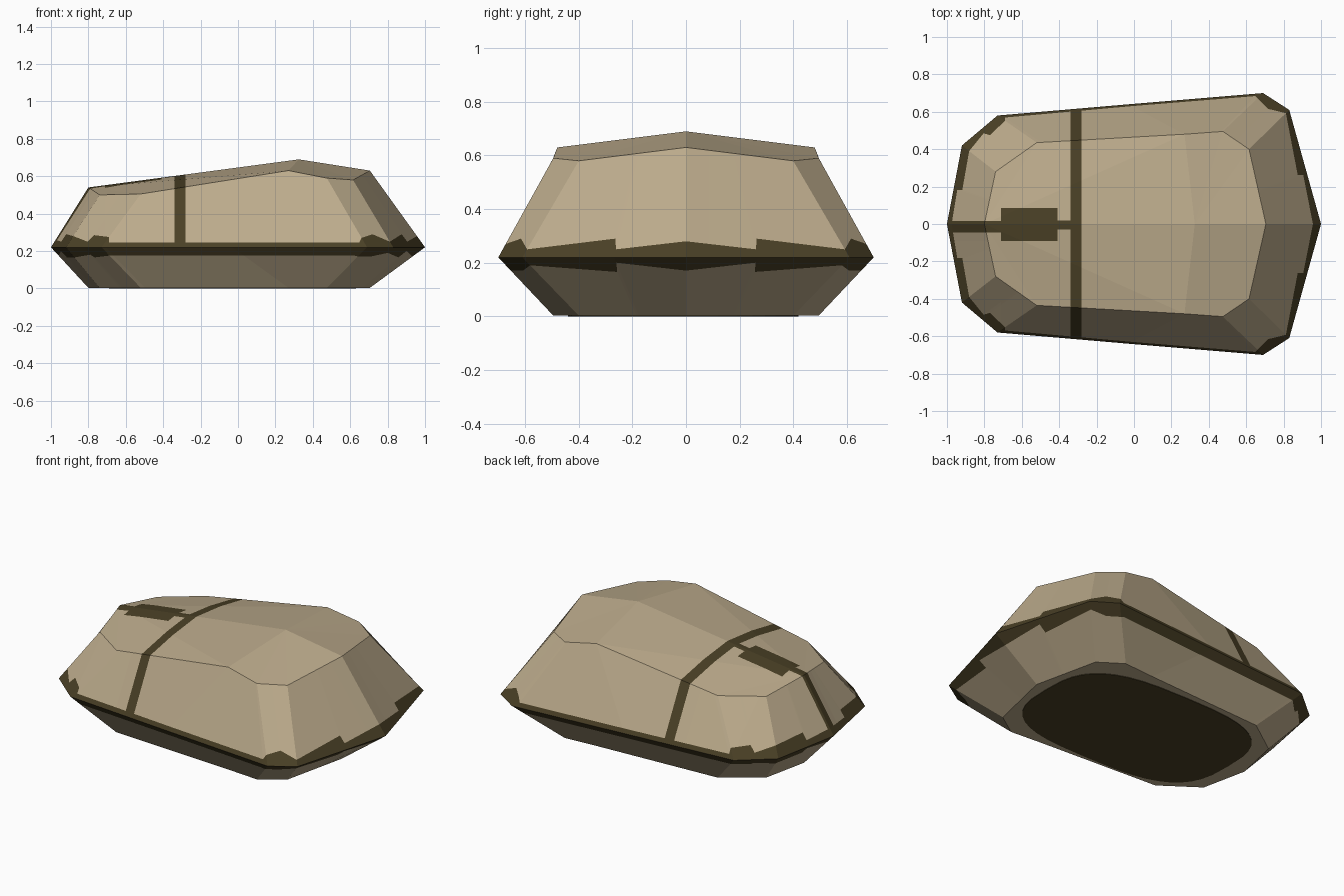
import bpy, bmesh, math
from mathutils import Vector

if "Cube" in bpy.data.objects:
    bpy.data.objects.remove(bpy.data.objects["Cube"])


def material(name, rgb):
    m = bpy.data.materials.new(name)
    m.diffuse_color = (*rgb, 1)
    m.use_nodes = True
    m.node_tree.nodes["Principled BSDF"].inputs["Base Color"].default_value = m.diffuse_color
    return m


tan = material("tan shell", (0.50, 0.405, 0.26))
dark = material("dark brown trim", (0.068, 0.051, 0.019))

SEAM = 0.22
# Half outline: widest seam ring (x, y) and matching shoulder ring (x, y, z)
outer = [(-1, 0), (-.92, .42), (-.73, .58), (-.03, .64), (.69, .70), (.83, .61), (1, 0)]
upper = [(-.8, 0, .54), (-.74, .28, .50), (-.52, .435, .505), (.27, .48, .63),
         (.475, .495, .59), (.615, .40, .58), (.705, 0, .63)]
# Trim band on each outline segment: (fraction, top z, bottom z)
band = [[(0, .26, .175), (.45, .25, .2), (.47, .29, .165)],
        [(0, .28, .165), (.5, .25, .18), (.55, .285, .165)],
        [(0, .275, .175), (.03, .245, .175)],
        [(0, .245, .175), (.96, .245, .175)],
        [(0, .27, .17), (.5, .29, .17)],
        [(0, .25, .19), (.54, .29, .165), (.56, .25, .2)]]


def column(o, u, top, low):
    """Five points from the base up to the shoulder."""
    o, u = Vector((*o, SEAM)), Vector(u)
    b = Vector((u.x, u.y, 0.003))
    return [b, b.lerp(o, low / SEAM), o,
            o.lerp(u, (top - SEAM) / (u.z - SEAM)), u]


half, ridge_i = [], 0
for s, cuts in enumerate(band):
    if s == 3:
        ridge_i = len(half)
    for f, top, low in cuts:
        o = Vector(outer[s]).lerp(Vector(outer[s + 1]), f)
        u = Vector(upper[s]).lerp(Vector(upper[s + 1]), f)
        half.append(column(o, u, top, low))
half.append(column(outer[-1], upper[-1], .28, .17))
n = len(half)

# Shell: lofted rings, tent-shaped top and flat base
bm = bmesh.new()
left = [[bm.verts.new(p) for p in c] for c in half]
right = [left[0]] + [[bm.verts.new((p.x, -p.y, p.z)) for p in c] for c in half[1:-1]] + [left[-1]]
peak = bm.verts.new((.325, 0, .69))
for cols in (left, right):
    for a, b in zip(cols, cols[1:]):
        for k in range(4):
            f = bm.faces.new((a[k], b[k], b[k + 1], a[k + 1]))
            f.material_index = 1 if k in (1, 2) else 0
    top = [c[4] for c in cols]
    for i in range(1, ridge_i):
        bm.faces.new((top[0], top[i], top[i + 1]))
    bm.faces.new((top[0], top[ridge_i], peak))
    for i in range(ridge_i, n - 1):
        bm.faces.new((peak, top[i], top[i + 1]))
bm.faces.new([c[0] for c in left] + [c[0] for c in right[-2:0:-1]])
bmesh.ops.recalc_face_normals(bm, faces=bm.faces)

# Button gaps and wheel slot: (x0, x1, y0, y1), cut into the upper shell
slots = [(-.34, -.28, -1, 1), (-1, -.71, -.045, .015),
         (-.71, -.41, -.09, .085), (-.41, -.34, -.03, .02)]


def cut(co, no):
    faces = [f for f in bm.faces if f.calc_center_median().z > SEAM]
    geom = set(faces) | {e for f in faces for e in f.edges} | {v for f in faces for v in f.verts}
    bmesh.ops.bisect_plane(bm, geom=list(geom), plane_co=co, plane_no=no, dist=1e-5)


for x0, x1, y0, y1 in slots:
    for x in (x0, x1):
        if x > -1:
            cut((x, 0, 0), (1, 0, 0))
    for y in (y0, y1):
        if abs(y) < 1:
            cut((0, y, 0), (0, 1, 0))
for f in bm.faces:
    c = f.calc_center_median()
    if c.z > SEAM and any(x0 < c.x < x1 and y0 < c.y < y1 for x0, x1, y0, y1 in slots):
        f.material_index = 1

mesh = bpy.data.meshes.new("mouse_shell")
bm.to_mesh(mesh)
bm.free()
mesh.materials.append(tan)
mesh.materials.append(dark)
bpy.context.collection.objects.link(bpy.data.objects.new("mouse_shell", mesh))

# Base pad: thin rounded plate under the shell
bm = bmesh.new()
pts = []
for i in range(40):
    a = math.tau * i / 40
    c, s = math.cos(a), math.sin(a)
    pts.append(bm.verts.new((-.03 + .66 * math.copysign(abs(c) ** .65, c),
                             -.01 + .43 * math.copysign(abs(s) ** .65, s), .006)))
face = bm.faces.new(pts)
ext = bmesh.ops.extrude_face_region(bm, geom=[face])
for v in ext["geom"]:
    if isinstance(v, bmesh.types.BMVert):
        v.co.z = 0
bmesh.ops.recalc_face_normals(bm, faces=bm.faces)
mesh = bpy.data.meshes.new("base_pad")
bm.to_mesh(mesh)
bm.free()
mesh.materials.append(dark)
bpy.context.collection.objects.link(bpy.data.objects.new("base_pad", mesh))
